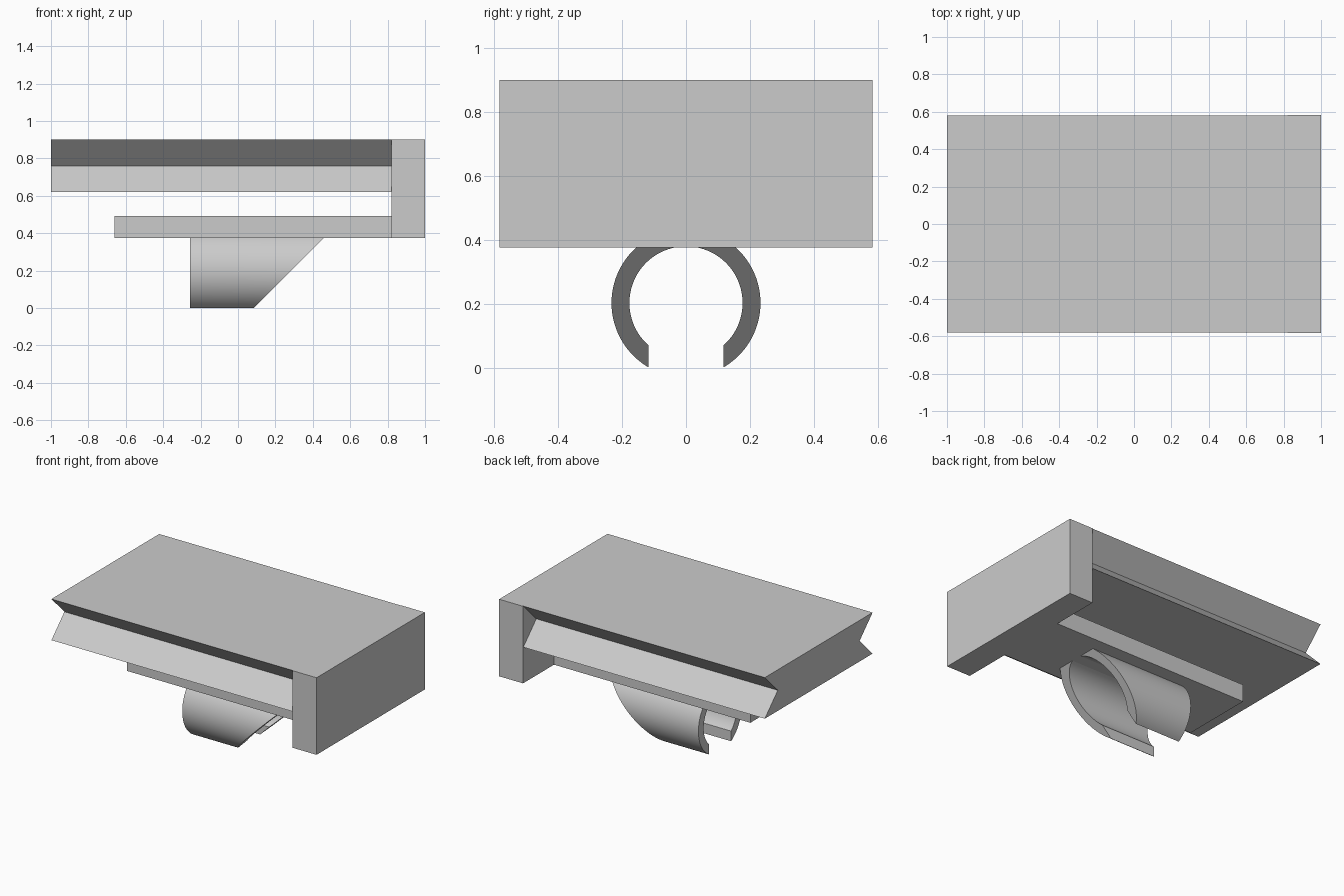
import bpy
import bmesh
from math import asin, acos, cos, sin, pi

default = bpy.data.objects.get("Cube")
if default:
    bpy.data.objects.remove(default, do_unlink=True)

# Single flat grey
grey = bpy.data.materials.new("plain grey")
grey.use_nodes = True
colour = (0.6, 0.6, 0.6, 1)
grey.diffuse_color = colour
grey.node_tree.nodes["Principled BSDF"].inputs["Base Color"].default_value = colour


def extrude_x(name, profile, x_start, x_end):
    """Sweep a (y, z) profile along x; x_end gives the end position for a height."""
    bm = bmesh.new()
    near = [bm.verts.new((x_start, y, z)) for y, z in profile]
    far = [bm.verts.new((x_end(z), y, z)) for y, z in profile]
    bm.faces.new(near)
    bm.faces.new(far)
    count = len(profile)
    for i in range(count):
        j = (i + 1) % count
        bm.faces.new((near[i], near[j], far[j], far[i]))
    bmesh.ops.recalc_face_normals(bm, faces=bm.faces)
    mesh = bpy.data.meshes.new(name)
    bm.to_mesh(mesh)
    bm.free()
    mesh.materials.append(grey)
    obj = bpy.data.objects.new(name, mesh)
    bpy.context.collection.objects.link(obj)
    return obj


def rectangle(half_width, low, high):
    return [(-half_width, low), (half_width, low), (half_width, high), (-half_width, high)]


BASE, TOP, BLOCK_X = 0.375, 0.9, 0.82

# End block joining the two plates
extrude_x("end_block", rectangle(0.583, BASE, TOP), BLOCK_X, lambda z: 1.0)

# Top plate with a V groove along both long sides
half, groove, low, mid = 0.58, 0.44, 0.62, 0.76
right_side = [(half, low), (groove, mid), (half, TOP)]
left_side = [(-y, z) for y, z in reversed(right_side)]
extrude_x("grooved_top_plate", right_side + left_side, -1.0, lambda z: BLOCK_X)

# Lower rail
extrude_x("lower_rail", rectangle(0.25, BASE, 0.493), -0.66, lambda z: BLOCK_X)

# Open clamp ring: two mirrored jaws with a slanted end
CENTRE, OUTER, INNER, GAP = 0.202, 0.233, 0.177, 0.118


def arc(radius, steps=40):
    start = -acos(GAP / radius)
    end = asin((BASE - CENTRE) / radius)
    angles = [start + (end - start) * i / steps for i in range(steps + 1)]
    return [(radius * cos(a), CENTRE + radius * sin(a)) for a in angles]


jaw = arc(OUTER) + arc(INNER)[::-1]
for side, name in ((1, "back_clamp_jaw"), (-1, "front_clamp_jaw")):
    obj = extrude_x(name, [(side * y, z) for y, z in jaw], -0.257, lambda z: 0.083 + z)
    bpy.ops.object.select_all(action="DESELECT")
    obj.select_set(True)
    bpy.context.view_layer.objects.active = obj
    bpy.ops.object.shade_smooth_by_angle(angle=pi / 6)
